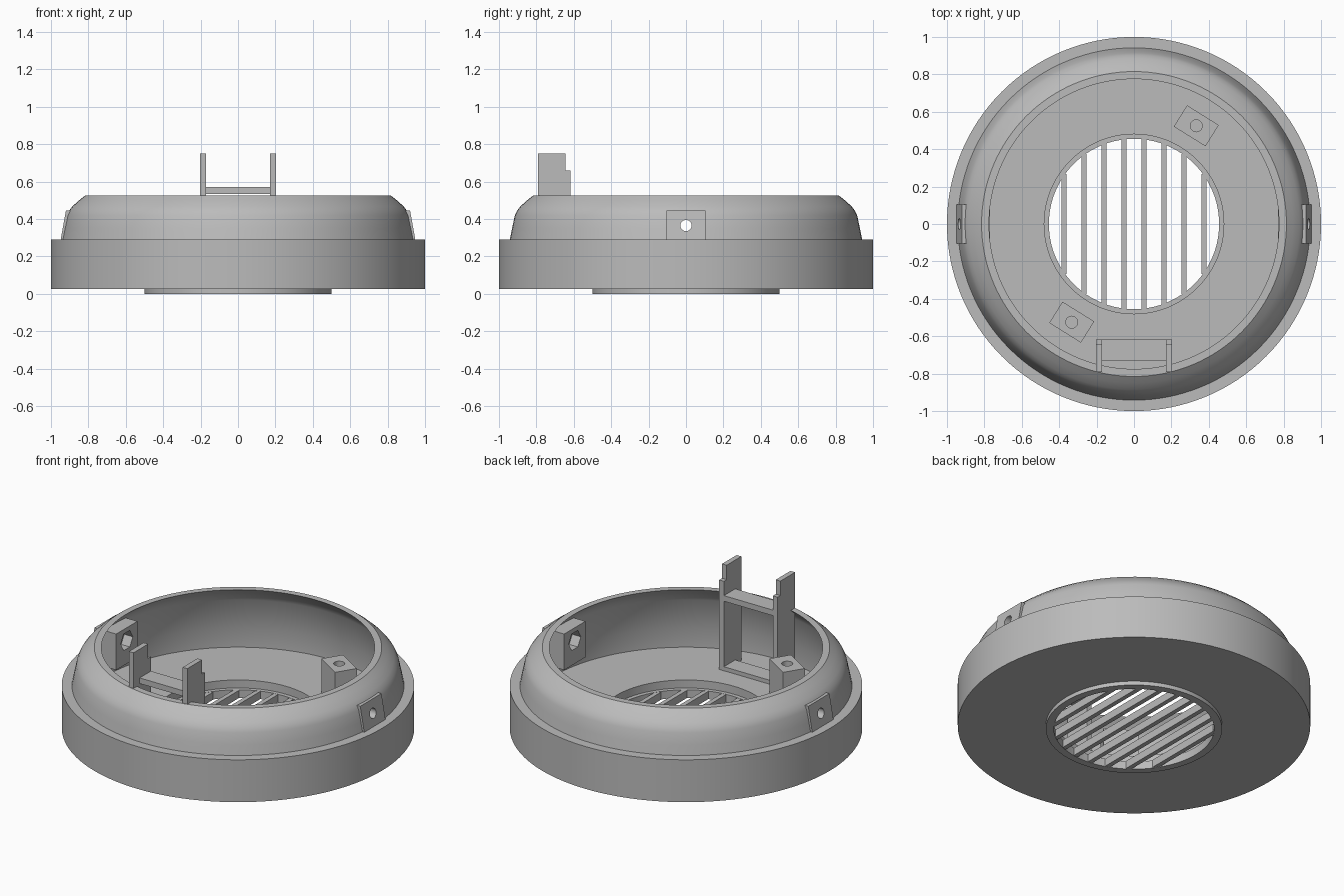
import bpy, bmesh, math
from mathutils import Matrix, Vector

if "Cube" in bpy.data.objects:
    bpy.data.objects.remove(bpy.data.objects["Cube"], do_unlink=True)

grey = bpy.data.materials.new("matte grey")
grey.use_nodes = True
grey.diffuse_color = (0.5, 0.5, 0.5, 1)
grey.node_tree.nodes["Principled BSDF"].inputs["Base Color"].default_value = (0.5, 0.5, 0.5, 1)

FLOOR = 0.1


def make(name, bm):
    bmesh.ops.recalc_face_normals(bm, faces=bm.faces)
    mesh = bpy.data.meshes.new(name)
    bm.to_mesh(mesh)
    bm.free()
    mesh.materials.append(grey)
    ob = bpy.data.objects.new(name, mesh)
    bpy.context.collection.objects.link(ob)
    return ob


def activate(ob):
    bpy.ops.object.select_all(action='DESELECT')
    ob.select_set(True)
    bpy.context.view_layer.objects.active = ob


def smooth(ob):
    activate(ob)
    bpy.ops.object.shade_smooth_by_angle(angle=math.radians(32))


def box(name, x, y, z):
    bm = bmesh.new()
    size = Matrix.Diagonal((x[1] - x[0], y[1] - y[0], z[1] - z[0], 1))
    mid = Vector((sum(x) / 2, sum(y) / 2, sum(z) / 2))
    bmesh.ops.create_cube(bm, size=1, matrix=Matrix.Translation(mid) @ size)
    return make(name, bm)


def prism(name, outline, axis, start, end):
    """Extrude an outline along x (points are y,z) or along y (points are x,z)."""
    bm = bmesh.new()
    place = (lambda a, b: (start, a, b)) if axis == 'x' else (lambda a, b: (a, start, b))
    face = bm.faces.new([bm.verts.new(place(a, b)) for a, b in outline])
    new = bmesh.ops.extrude_face_region(bm, geom=[face])["geom"]
    step = Vector((end - start, 0, 0) if axis == 'x' else (0, end - start, 0))
    bmesh.ops.translate(bm, vec=step, verts=[g for g in new if isinstance(g, bmesh.types.BMVert)])
    return make(name, bm)


def rod(name, radius, length, sides, matrix):
    bm = bmesh.new()
    bmesh.ops.create_cone(bm, cap_ends=True, segments=sides, radius1=radius,
                          radius2=radius, depth=length, matrix=matrix)
    return make(name, bm)


def cut(ob, cutter):
    cutter.hide_render = True
    mod = ob.modifiers.new("cut", 'BOOLEAN')
    mod.operation, mod.solver, mod.object = 'DIFFERENCE', 'EXACT', cutter
    activate(ob)
    bpy.ops.object.modifier_apply(modifier=mod.name)


def lathe(name, profile, steps=128):
    bm = bmesh.new()
    verts = [bm.verts.new((r, 0, z)) for r, z in profile]
    edges = [bm.edges.new((v, verts[i - 1])) for i, v in enumerate(verts)]
    bmesh.ops.spin(bm, geom=verts + edges, cent=(0, 0, 0), axis=(0, 0, 1),
                   angle=math.tau, steps=steps, use_merge=True)
    bmesh.ops.remove_doubles(bm, verts=bm.verts, dist=0.0005)
    return make(name, bm)


# Housing: base ring, stepped shoulder, curved shell and hollow inside
housing = lathe("housing", [
    (0.455, 0), (0.5, 0), (0.5, 0.025), (1, 0.025), (1, 0.29), (0.942, 0.29),
    (0.93, 0.35), (0.915, 0.42), (0.903, 0.445), (0.885, 0.468), (0.85, 0.5), (0.815, 0.527),
    (0.775, 0.527), (0.82, 0.487), (0.852, 0.455), (0.87, 0.42), (0.92, 0.22),
    (0.92, FLOOR), (0.48, FLOOR), (0.48, 0.05), (0.455, 0.05)])

# Side screw bosses with a through hole and a hexagonal nut pocket
for side, label in ((1, "left"), (-1, "right")):
    outline = [(side * x, z) for x, z in
               ((0.77, 0.22), (0.93, 0.22), (0.93, 0.29), (0.948, 0.29), (0.92, 0.445), (0.77, 0.445))]
    boss = prism(label + "_side_boss", outline, 'y', -0.105, 0.105)
    turn = Matrix.Rotation(math.pi / 2, 4, 'Y')
    hole = rod("hole_cutter", 0.03, 0.4, 32, Matrix.Translation((side * 0.87, 0, 0.365)) @ turn)
    pocket = rod("pocket_cutter", 0.06, 0.12, 6, Matrix.Translation((side * 0.77, 0, 0.365)) @ turn)
    cut(housing, hole)
    cut(housing, pocket)
    cut(boss, hole)
    cut(boss, pocket)
    for c in (hole, pocket):
        bpy.data.objects.remove(c, do_unlink=True)
    smooth(boss)
smooth(housing)

# Vent grille bars
for i in range(8):
    x = (i - 3.5) * 0.107
    reach = math.sqrt(0.46 ** 2 - x * x)
    box(f"grille_bar_{i + 1}", (x - 0.014, x + 0.014), (-reach, reach), (0.001, 0.049))

# Floor mounting blocks with screw holes
for side, label in ((1, "rear"), (-1, "front")):
    spot = Matrix.Translation((side * 0.333, side * 0.525, 0))
    block = box(label + "_mounting_block", (-0.1, 0.1), (-0.067, 0.067), (FLOOR - 0.01, 0.315))
    block.data.transform(spot @ Matrix.Rotation(math.radians(-32), 4, 'Z'))
    hole = rod("hole_cutter", 0.032, 0.3, 32, spot @ Matrix.Translation((0, 0, 0.315)))
    cut(block, hole)
    bpy.data.objects.remove(hole, do_unlink=True)
    smooth(block)

# Front bracket: two notched posts joined by two cross plates
post = [(-0.79, FLOOR - 0.01), (-0.617, FLOOR - 0.01), (-0.617, 0.66),
        (-0.645, 0.66), (-0.645, 0.75), (-0.79, 0.75)]
for side, label in ((1, "left"), (-1, "right")):
    prism(label + "_bracket_post", post, 'x', side * 0.17, side * 0.202)
box("upper_cross_plate", (-0.171, 0.171), (-0.73, -0.618), (0.535, 0.57))
box("lower_cross_plate", (-0.171, 0.171), (-0.73, -0.618), (FLOOR - 0.01, 0.125))
